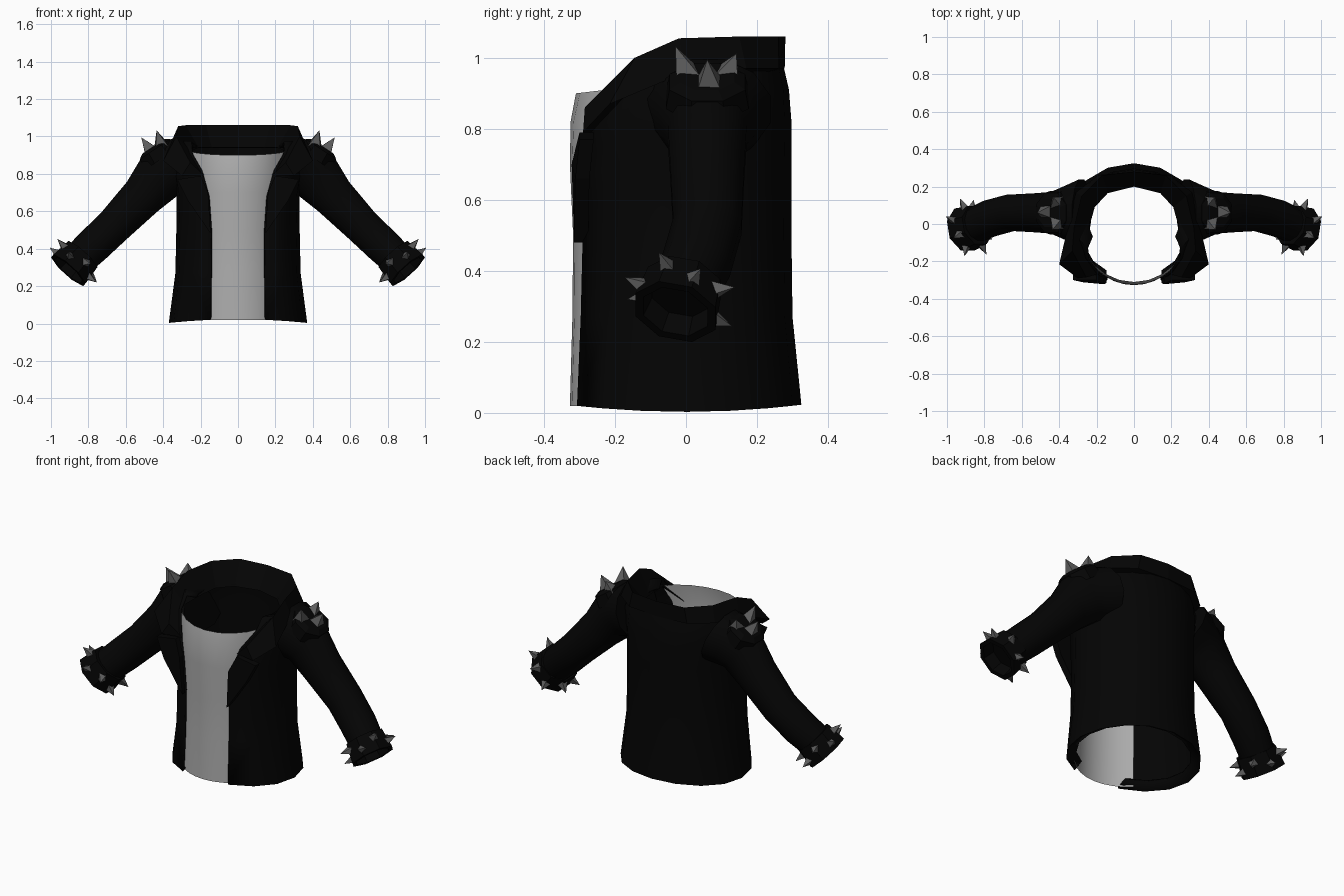
import bpy, bmesh, math
from mathutils import Vector

cube = bpy.data.objects.get("Cube")
if cube:
    bpy.data.objects.remove(cube, do_unlink=True)


def material(name, value):
    m = bpy.data.materials.new(name)
    m.use_nodes = True
    colour = (value, value, value, 1)
    m.diffuse_color = colour
    m.node_tree.nodes["Principled BSDF"].inputs["Base Color"].default_value = colour
    return m


leather = material("black leather", 0.0012)
cloth = material("pale grey cloth", 0.42)
metal = material("grey metal", 0.11)


def make(name, verts, faces, mat, mirror=True, fix=True, thickness=0, smooth=None):
    mesh = bpy.data.meshes.new(name)
    mesh.from_pydata([tuple(v) for v in verts], [], faces)
    if fix:
        bm = bmesh.new()
        bm.from_mesh(mesh)
        bmesh.ops.recalc_face_normals(bm, faces=bm.faces)
        bm.to_mesh(mesh)
        bm.free()
    mesh.materials.append(mat)
    ob = bpy.data.objects.new(name, mesh)
    bpy.context.collection.objects.link(ob)
    if mirror:
        ob.modifiers.new("Mirror", "MIRROR").merge_threshold = 0.001
    if thickness:
        s = ob.modifiers.new("Solidify", "SOLIDIFY")
        s.thickness, s.offset = thickness, -1
    if smooth:
        bpy.ops.object.select_all(action="DESELECT")
        ob.select_set(True)
        bpy.context.view_layer.objects.active = ob
        bpy.ops.object.shade_smooth_by_angle(angle=math.radians(smooth))
    return ob


def grid_faces(rows, cols, wrap=False):
    return [(r * cols + c, r * cols + (c + 1) % cols,
             (r + 1) * cols + (c + 1) % cols, (r + 1) * cols + c)
            for r in range(rows - 1) for c in range(cols if wrap else cols - 1)]


def loft(name, rings, mat, **kw):
    n = len(rings[0])
    faces = grid_faces(len(rings), n, True)
    faces += [tuple(range(n)), tuple(range((len(rings) - 1) * n, len(rings) * n))]
    return make(name, [v for r in rings for v in r], faces, mat, **kw)


def frame(direction):
    d = Vector(direction).normalized()
    u = Vector((0, 1, 0)).cross(d).normalized()
    return u, d.cross(u)


def ring(centre, direction, ru, rv, n):
    u, v = frame(direction)
    return [Vector(centre) + u * ru * math.cos(t) + v * rv * math.sin(t)
            for t in (math.tau * (k + 0.5) / n for k in range(n))]


# Jacket body from the folded hem to the neck:
# height, half width, front depth, back depth, front edge x
body_rows = [(.03, .315, .28, .27, .148), (0, .37, .335, .325, .148),
             (.27, .335, .33, .30, .147), (.5, .33, .325, .297, .147),
             (.68, .33, .335, .297, .16), (.82, .345, .325, .297, .20),
             (.91, .345, .28, .29, .25), (.975, .32, .21, .275, .25),
             (.95, .24, .17, .21, .22)]
COLS = 8
verts = []
for i, (z, hw, yf, yb, edge) in enumerate(body_rows):
    start = math.asin(edge / hw)
    for c in range(COLS):
        a = start + (math.pi - start) * c / (COLS - 1)
        x = 0 if c == COLS - 1 else hw * math.sin(a)
        y = -math.cos(a) * (yf if a < math.pi / 2 else yb)
        wave = .003 + .02 * math.cos(a) ** 2 if i < 2 else 0
        verts.append((x, y, z + wave))
make("jacket_body", verts, grid_faces(len(body_rows), COLS), leather,
     fix=False, thickness=0.012, smooth=35)

# Shirt front: height, half width, depth, half angle
shirt_rows = [(.02, .30, .327, 42), (.27, .295, .32, 42), (.5, .29, .318, 42),
              (.7, .295, .327, 45), (.82, .30, .325, 52), (.90, .30, .31, 61)]
verts = []
for z, hw, depth, half in shirt_rows:
    for c in range(9):
        a = math.radians(half * (c - 4) / 4)
        rise = .02 * (c - 4) ** 2 / 16 if z > .85 else 0
        verts.append((hw * math.sin(a), -depth * math.cos(a), z + rise))
make("shirt_front", verts, grid_faces(len(shirt_rows), 9), cloth,
     mirror=False, fix=False, smooth=35)

# Folded collar: inner, crest and outer paths from the back to the front tip
inner = [(0, .20, .94), (.14, .165, .94), (.21, .09, .94),
         (.235, 0, .93), (.25, -.14, .92), (.18, -.265, .79)]
crest = [(0, .28, 1.06), (.17, .26, 1.06), (.28, .15, 1.06),
         (.32, -.02, 1.055), (.33, -.145, 1.0), (.255, -.285, .86)]
outer = [(0, .278, .97), (.19, .262, .97), (.31, .17, .97),
         (.35, 0, .96), (.40, -.215, .87), (.30, -.29, .79)]
count = len(inner)
faces = [(r * count + c, r * count + c + 1,
          (r + 1) % 3 * count + c + 1, (r + 1) % 3 * count + c)
         for r in range(3) for c in range(count - 1)]
faces.append((count - 1, 2 * count - 1, 3 * count - 1))
make("collar", inner + crest + outer, faces, leather)

# Lapels
front = [(.146, -.315, .48), (.27, -.312, .66), (.325, -.30, .77),
         (.20, -.30, .79), (.16, -.322, .70)]
loft("lapels", [front, [(x, y + .04, z) for x, y, z in front]], leather)

# Sleeves: centre, in-plane radius, depth radius
path = [((.28, .06, .855), .155, .185), ((.35, .06, .83), .155, .15),
        ((.42, .06, .785), .145, .115), ((.51, .06, .68), .118, .108),
        ((.66, .06, .525), .102, .10), ((.77, .03, .42), .10, .10),
        ((.85, -.005, .345), .095, .095)]
rings = []
for i, (centre, ru, rv) in enumerate(path):
    d = Vector(path[min(i + 1, len(path) - 1)][0]) - Vector(path[max(i - 1, 0)][0])
    rings.append(ring(centre, d, ru, rv, 12))
loft("sleeves", rings, leather, smooth=40)

# Hollow cuffs
c0, c1 = Vector((.835, -.005, .365)), Vector((.907, -.03, .285))
axis = c1 - c0
profile = [(c0, .09), (c0, .113), (c1, .125), (c1, .10), (c0.lerp(c1, .4), .09)]
loft("cuffs", [ring(c, axis, r, r, 8) for c, r in profile], leather)

# Shoulder pads
pad = Vector((.437, .06, .922))
normal = Vector((.55, 0, .83)).normalized()
loft("shoulder_pads", [ring(pad + normal * h, normal, r, r * 1.1, 8)
                       for h, r in ((-.05, .115), (.012, .105), (.03, .075))], leather)


def spikes(name, pairs, radius):
    verts, faces = [], []
    for base, tip in pairs:
        k = len(verts)
        verts += ring(base, Vector(tip) - Vector(base), radius, radius, 4)
        verts.append(Vector(tip))
        faces += [(k + j, k + (j + 1) % 4, k + 4) for j in range(4)]
        faces.append((k, k + 1, k + 2, k + 3))
    make(name, verts, faces, metal)


# Spikes on shoulders and around cuffs
spikes("shoulder_spikes", [((.41, .005, .95), (.435, -.03, 1.033)),
                           ((.468, .065, .925), (.517, .06, .995)),
                           ((.41, .115, .95), (.43, .142, 1.012))], .048)
u, v = frame(axis)
pairs = []
for k in range(8):
    t = math.tau * (k + .5) / 8
    out = u * math.cos(t) + v * math.sin(t)
    mid = c0.lerp(c1, .35 + .3 * (k % 2))
    pairs.append((mid + out * .104, mid + out * .168))
spikes("cuff_spikes", pairs, .029)
